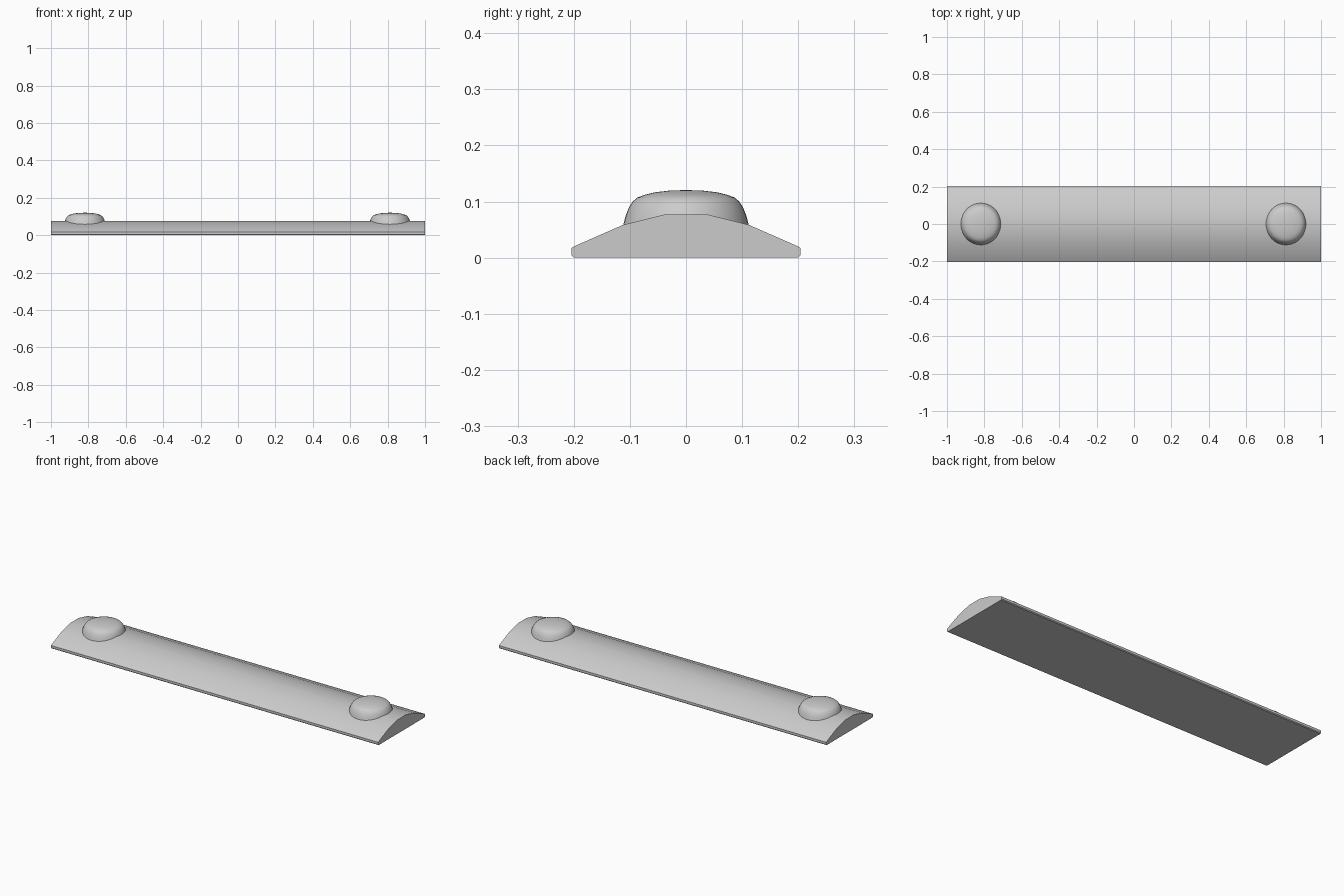
import bpy, bmesh, math

if "Cube" in bpy.data.objects:
    bpy.data.objects.remove(bpy.data.objects["Cube"])


def finish(bm, name, angle):
    bmesh.ops.recalc_face_normals(bm, faces=bm.faces)
    mesh = bpy.data.meshes.new(name)
    bm.to_mesh(mesh)
    bm.free()
    obj = bpy.data.objects.new(name, mesh)
    bpy.context.collection.objects.link(obj)
    bpy.ops.object.select_all(action='DESELECT')
    obj.select_set(True)
    bpy.context.view_layer.objects.active = obj
    bpy.ops.object.shade_smooth_by_angle(angle=math.radians(angle))
    return obj


# Threshold strip: half cross-section mirrored across y, extruded along x
half = [(0.2, 0.0), (0.204, 0.004), (0.204, 0.017), (0.2, 0.02),
        (0.112, 0.0585), (0.038, 0.077)]
section = half + [(-y, z) for y, z in reversed(half)]
bm = bmesh.new()
end = bm.faces.new([bm.verts.new((-1, y, z)) for y, z in section])
ext = bmesh.ops.extrude_face_region(bm, geom=[end], use_keep_orig=True)
bmesh.ops.translate(bm, vec=(2, 0, 0),
                    verts=[v for v in ext["geom"] if isinstance(v, bmesh.types.BMVert)])
finish(bm, "strip", 40)


# Screw heads: domed profile revolved about z, skirt sunk into the strip
def screw_head(name, x):
    profile = [(0.115, 0.045), (0.112, 0.058), (0.1075, 0.075), (0.102, 0.089),
               (0.095, 0.1), (0.087, 0.107), (0.074, 0.112), (0.055, 0.1165),
               (0.03, 0.1195), (0.0, 0.1205)]
    bm = bmesh.new()
    verts = [bm.verts.new((r, 0, z)) for r, z in profile]
    edges = [bm.edges.new(pair) for pair in zip(verts, verts[1:])]
    bmesh.ops.spin(bm, geom=verts + edges, cent=(0, 0, 0), axis=(0, 0, 1),
                   angle=math.tau, steps=40)
    bmesh.ops.remove_doubles(bm, verts=bm.verts, dist=0.0005)
    bmesh.ops.holes_fill(bm, edges=[e for e in bm.edges if e.is_boundary])
    finish(bm, name, 40).location.x = x


screw_head("left_screw_head", -0.819)
screw_head("right_screw_head", 0.8125)
